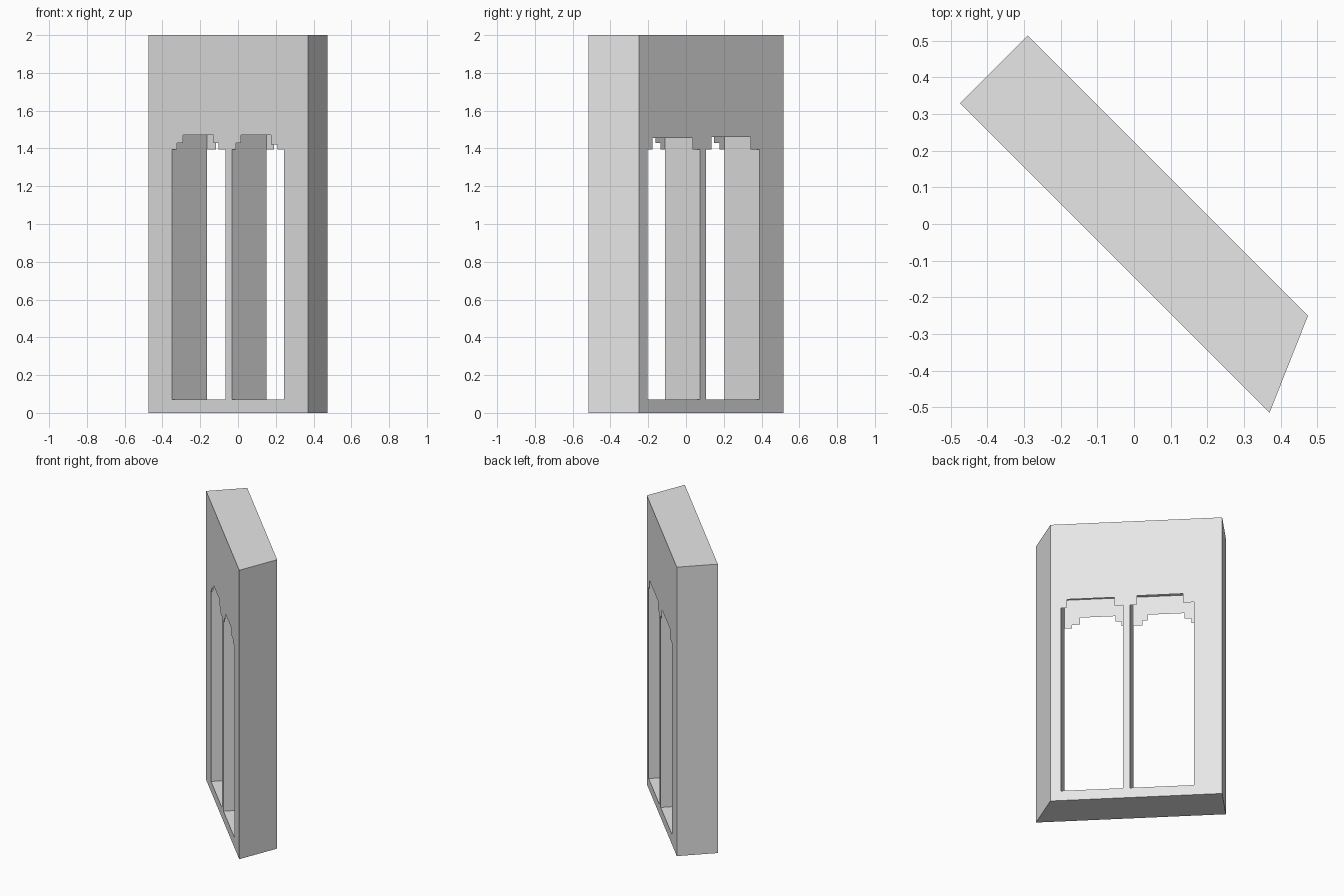
import bpy, bmesh
from mathutils import Vector

if "Cube" in bpy.data.objects:
    bpy.data.objects.remove(bpy.data.objects["Cube"])

HEIGHT, SILL, SPRING, CEILING = 2.0, 0.07, 1.395, 1.6
LEFT = -0.475
OUT = Vector((-1, -1, 0))     # front facing direction
ALONG = Vector((1, -1, 0))    # along the wall

stone = bpy.data.materials.new("pale stone")
stone.use_nodes = True
colour = (0.8, 0.8, 0.8, 1)
stone.diffuse_color = colour
stone.node_tree.nodes["Principled BSDF"].inputs["Base Color"].default_value = colour


def place(u, depth, z):
    """Wall coordinates to world; depth 0 is the front, 1 the back."""
    return Vector((u + 0.185 * depth, -0.145 - u + 0.185 * depth, z))


def make(name, bm):
    mesh = bpy.data.meshes.new(name)
    bm.to_mesh(mesh)
    bm.free()
    mesh.materials.append(stone)
    obj = bpy.data.objects.new(name, mesh)
    bpy.context.collection.objects.link(obj)


def add_face(bm, points, facing):
    face = bm.faces.new([bm.verts.new(p) for p in points])
    face.normal_update()
    if face.normal.dot(facing) < 0:
        face.normal_flip()


def opening(left, right, steps_left, steps_right):
    """Stepped window outline; steps are (position, height) going inwards."""
    points = [(left, SILL), (left, SPRING)]
    z = SPRING
    for u, top in steps_left:
        points += [(u, z), (u, top)]
        z = top
    other, z = [(right, SILL), (right, SPRING)], SPRING
    for u, top in steps_right:
        other += [(u, z), (u, top)]
        z = top
    return points + other[::-1]


def pierced_wall(name, depth, right, openings, facing):
    bm = bmesh.new()
    outline = [(LEFT, 0), (right, 0), (right, HEIGHT), (LEFT, HEIGHT)]
    for loop in [outline] + openings:
        verts = [bm.verts.new(place(u, depth, z)) for u, z in loop]
        for i, v in enumerate(verts):
            bm.edges.new((v, verts[i - 1]))
    bmesh.ops.triangle_fill(bm, edges=bm.edges[:], use_beauty=True, normal=facing)
    for f in bm.faces:
        f.normal_update()
        if f.normal.dot(facing) < 0:
            f.normal_flip()
    bmesh.ops.dissolve_limit(bm, angle_limit=0.01, verts=[], edges=bm.edges[:])
    make(name, bm)


# Front and back walls with stepped window heads
FRONT_RIGHT, BACK_RIGHT = 0.37, 0.29
WINDOWS = [(-0.35, -0.065), (-0.033, 0.243)]
pierced_wall("front_wall", 0, FRONT_RIGHT, [
    opening(*WINDOWS[0], [(-0.323, 1.43), (-0.292, 1.47)], [(-0.103, 1.43), (-0.129, 1.47)]),
    opening(*WINDOWS[1], [(-0.01, 1.43), (0.016, 1.47)], [(0.21, 1.42), (0.175, 1.47)]),
], OUT)
pierced_wall("back_wall", 1, BACK_RIGHT, [
    opening(*WINDOWS[0], [(-0.301, 1.46)], [(-0.095, 1.46)]),
    opening(*WINDOWS[1], [(0.005, 1.455)], [(0.217, 1.455)]),
], -OUT)

# Ends, top and base of the wall
bm = bmesh.new()
plan = [(LEFT, 0), (FRONT_RIGHT, 0), (BACK_RIGHT, 1), (LEFT, 1)]
for z, facing in ((0, Vector((0, 0, -1))), (HEIGHT, Vector((0, 0, 1)))):
    add_face(bm, [place(u, d, z) for u, d in plan], facing)
for front, back, facing in ((LEFT, LEFT, -ALONG), (FRONT_RIGHT, BACK_RIGHT, ALONG)):
    add_face(bm, [place(front, 0, 0), place(back, 1, 0),
                  place(back, 1, HEIGHT), place(front, 0, HEIGHT)], facing)
make("wall_edges", bm)

# Window linings: jambs, sill and recessed ceiling
for name, (a, b) in zip(("right_window_lining", "left_window_lining"), WINDOWS):
    bm = bmesh.new()
    for u, facing in ((a, ALONG), (b, -ALONG)):
        add_face(bm, [place(u, 0, SILL), place(u, 1, SILL),
                      place(u, 1, CEILING), place(u, 0, CEILING)], facing)
    for z, facing in ((SILL, Vector((0, 0, 1))), (CEILING, Vector((0, 0, -1)))):
        add_face(bm, [place(a, 0, z), place(b, 0, z), place(b, 1, z), place(a, 1, z)], facing)
    make(name, bm)
